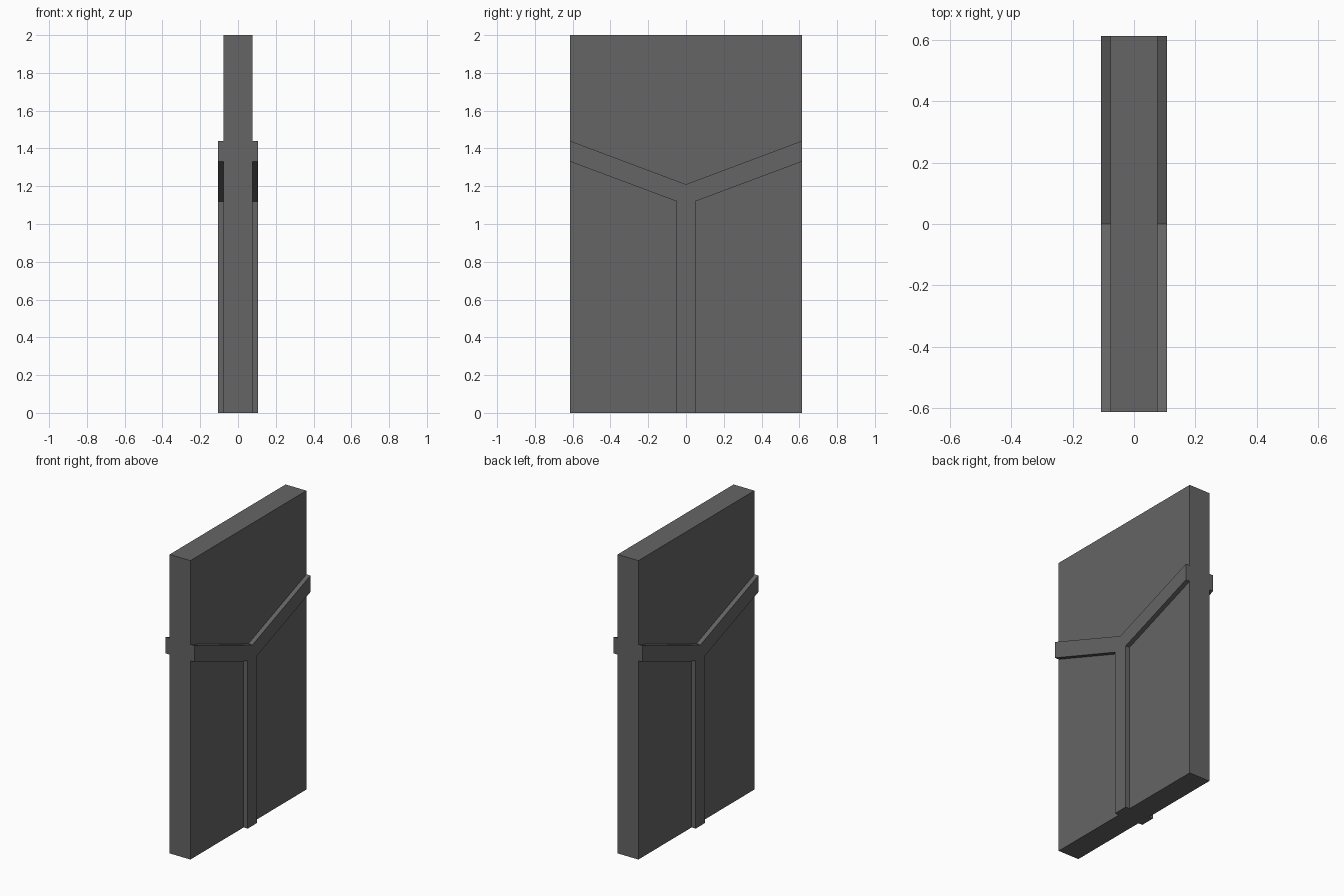
import bpy
import bmesh

if "Cube" in bpy.data.objects:
    bpy.data.objects.remove(bpy.data.objects["Cube"])

HALF_DEPTH = 0.613   # half width of the panel along y
CORE = 0.077         # half thickness of the panel
RIB = 0.107          # half thickness including the raised ribs

grey = bpy.data.materials.new("dark grey")
grey.diffuse_color = (0.13, 0.13, 0.13, 1)
grey.use_nodes = True
grey.node_tree.nodes["Principled BSDF"].inputs["Base Color"].default_value = grey.diffuse_color


def extruded(name, outline, x0, x1):
    """Solid made by sweeping a (y, z) outline from x0 to x1."""
    bm = bmesh.new()
    face = bm.faces.new([bm.verts.new((x0, y, z)) for y, z in outline])
    swept = bmesh.ops.extrude_face_region(bm, geom=[face])["geom"]
    moved = [v for v in swept if isinstance(v, bmesh.types.BMVert)]
    bmesh.ops.translate(bm, verts=moved, vec=(x1 - x0, 0, 0))
    bmesh.ops.recalc_face_normals(bm, faces=bm.faces)
    mesh = bpy.data.meshes.new(name)
    bm.to_mesh(mesh)
    bm.free()
    mesh.materials.append(grey)
    obj = bpy.data.objects.new(name, mesh)
    bpy.context.collection.objects.link(obj)
    return obj


# Flat upright panel
d = HALF_DEPTH
extruded("panel", [(-d, 0), (d, 0), (d, 2), (-d, 2)], -CORE, CORE)

# Raised Y-shaped rib on each broad side
half = [(0.05, 0), (0.05, 1.12), (d, 1.33), (d, 1.44)]
y_outline = half + [(0, 1.21)] + [(-y, z) for y, z in reversed(half)]
for side, name in ((1, "right_rib"), (-1, "left_rib")):
    extruded(name, y_outline, side * CORE, side * RIB)
